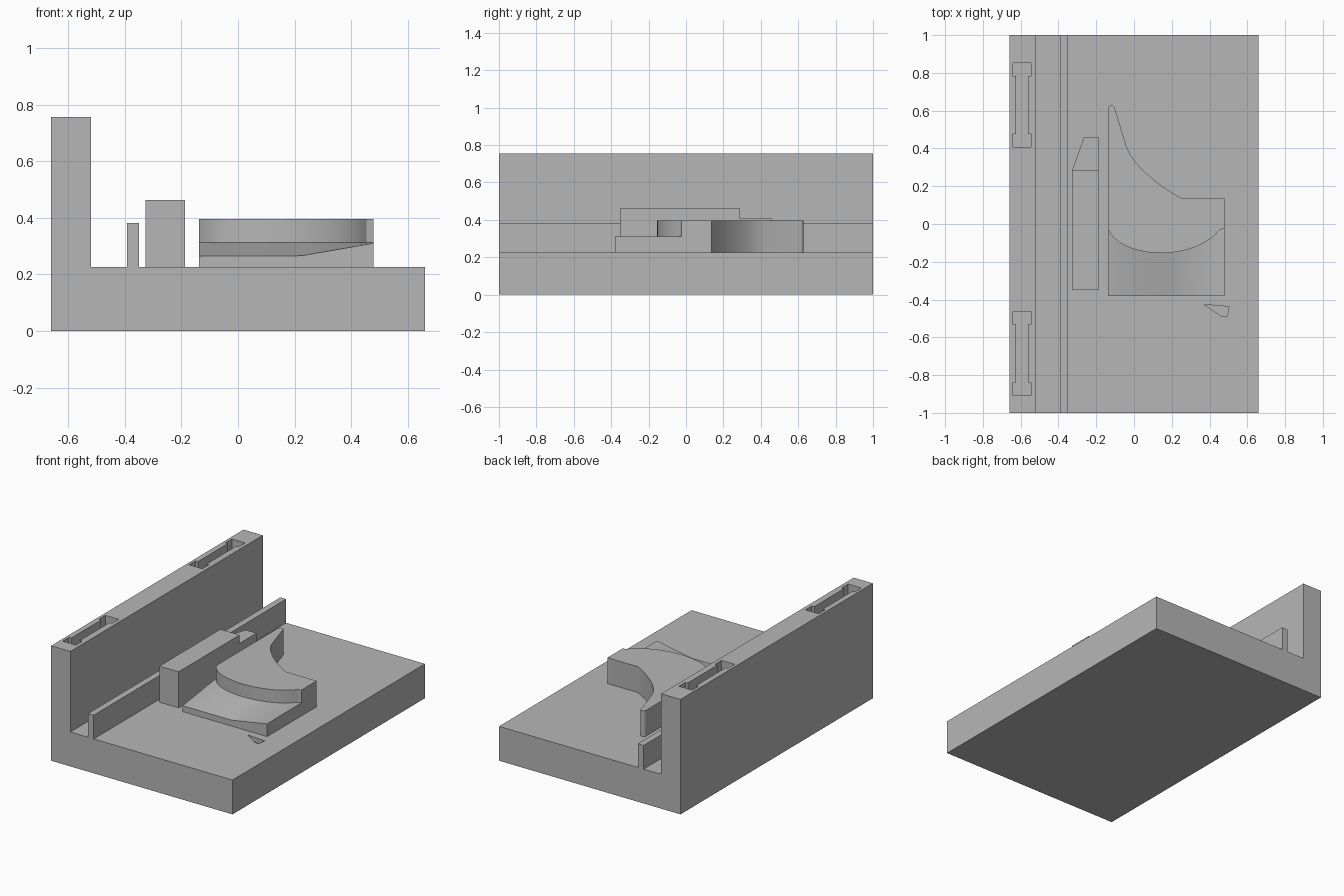
import bpy, bmesh, math
from mathutils import Vector
from mathutils.geometry import interpolate_bezier

cube = bpy.data.objects.get("Cube")
if cube:
    bpy.data.objects.remove(cube, do_unlink=True)

FLOOR = 0.226

grey = bpy.data.materials.new("plain_grey")
grey.use_nodes = True
grey.diffuse_color = (0.47, 0.47, 0.47, 1)
grey.node_tree.nodes["Principled BSDF"].inputs["Base Color"].default_value = grey.diffuse_color


def finish(name, bm, smooth=False):
    bmesh.ops.recalc_face_normals(bm, faces=bm.faces)
    mesh = bpy.data.meshes.new(name)
    bm.to_mesh(mesh)
    bm.free()
    mesh.materials.append(grey)
    obj = bpy.data.objects.new(name, mesh)
    bpy.context.collection.objects.link(obj)
    if smooth:
        select(obj)
        bpy.ops.object.shade_smooth_by_angle(angle=math.radians(30))
    return obj


def select(obj):
    bpy.ops.object.select_all(action='DESELECT')
    obj.select_set(True)
    bpy.context.view_layer.objects.active = obj


def prism(name, points, depth, smooth=False):
    """Extrude a closed outline of 3D points along a vector."""
    bm = bmesh.new()
    face = bm.faces.new([bm.verts.new(p) for p in points])
    ext = bmesh.ops.extrude_face_region(bm, geom=[face], use_keep_orig=True)
    moved = [v for v in ext["geom"] if isinstance(v, bmesh.types.BMVert)]
    bmesh.ops.translate(bm, verts=moved, vec=depth)
    return finish(name, bm, smooth)


def upright(name, outline, z0, z1, smooth=False):
    return prism(name, [(x, y, z0) for x, y in outline], (0, 0, z1 - z0), smooth)


def bezier(a, b, c, d, count):
    pts = interpolate_bezier(*[Vector((*p, 0)) for p in (a, b, c, d)], count)
    return [(p.x, p.y) for p in pts]


def cut(target, cutter):
    cutter.hide_render = True
    mod = target.modifiers.new("cut", 'BOOLEAN')
    mod.operation = 'DIFFERENCE'
    mod.solver = 'EXACT'
    mod.object = cutter
    select(target)
    bpy.ops.object.modifier_apply(modifier=mod.name)
    bpy.data.objects.remove(cutter, do_unlink=True)


# Base with tall wall and low rail, one profile run front to back
profile = [(-0.66, 0), (0.66, 0), (0.66, FLOOR), (-0.35, FLOOR), (-0.35, 0.382),
           (-0.392, 0.382), (-0.392, FLOOR), (-0.52, FLOOR), (-0.52, 0.756), (-0.66, 0.756)]
base = prism("base_with_wall_and_rail", [(x, -1, z) for x, z in profile], (0, 2, 0))

# Dumbbell slots in the top of the wall
half = [(0.048, 0.222), (0.048, 0.154), (0.031, 0.154)]
right = half + [(x, -y) for x, y in reversed(half)]
slot = right + [(-x, -y) for x, y in right]
for y in (-0.685, 0.63):
    cut(base, upright("slot_cutter", [(px - 0.593, py + y) for px, py in slot], 0.64, 0.8))

# Small sliver recess in the floor
sliver = [(0.37, -0.426), (0.503, -0.438), (0.493, -0.49), (0.462, -0.487)]
cut(base, upright("recess_cutter", sliver, FLOOR - 0.03, FLOOR + 0.05))

# Guide block with a lower tapered end
L, R, STEP = -0.327, -0.187, 0.285
upright("guide_block", [(L, -0.35), (R, -0.35), (R, STEP), (L, STEP)], FLOOR, 0.463)
upright("guide_block_end", [(L, STEP), (R, STEP), (R, 0.46), (-0.265, 0.46)], FLOOR, 0.408)

# Curved plate with a rounded horn
X0, X1, SEAM = -0.137, 0.478, 0.312
front = bezier((X0, -0.03), (-0.06, -0.19), (0.32, -0.2), (0.455, -0.03), 25) + [(X1, -0.024)]
hollow = bezier((-0.04, 0.41), (0, 0.3), (0.15, 0.19), (0.256, 0.135), 18)
tip = [(-0.119 + 0.018 * math.cos(a), 0.61 + 0.018 * math.sin(a))
       for a in (math.pi * i / 8 for i in range(9))]
upright("curved_plate", front + [(X1, 0.135)] + hollow[::-1] + tip, FLOOR, 0.396, True)

# Sloping slab that meets the curved plate along its front arc
bm = bmesh.new()
rings = []
for x, y in front:
    z = 0.265 + 0.045 * max(0, x - 0.22) / (X1 - 0.22)
    corners = [(x, -0.38, FLOOR), (x, -0.38, z), (x, y, SEAM), (x, y, FLOOR)]
    rings.append([bm.verts.new(c) for c in corners])
for a, b in zip(rings, rings[1:]):
    for i in range(4):
        j = (i + 1) % 4
        bm.faces.new((a[i], a[j], b[j], b[i]))
bm.faces.new(rings[0])
bm.faces.new(rings[-1])
finish("sloping_slab", bm, True)
